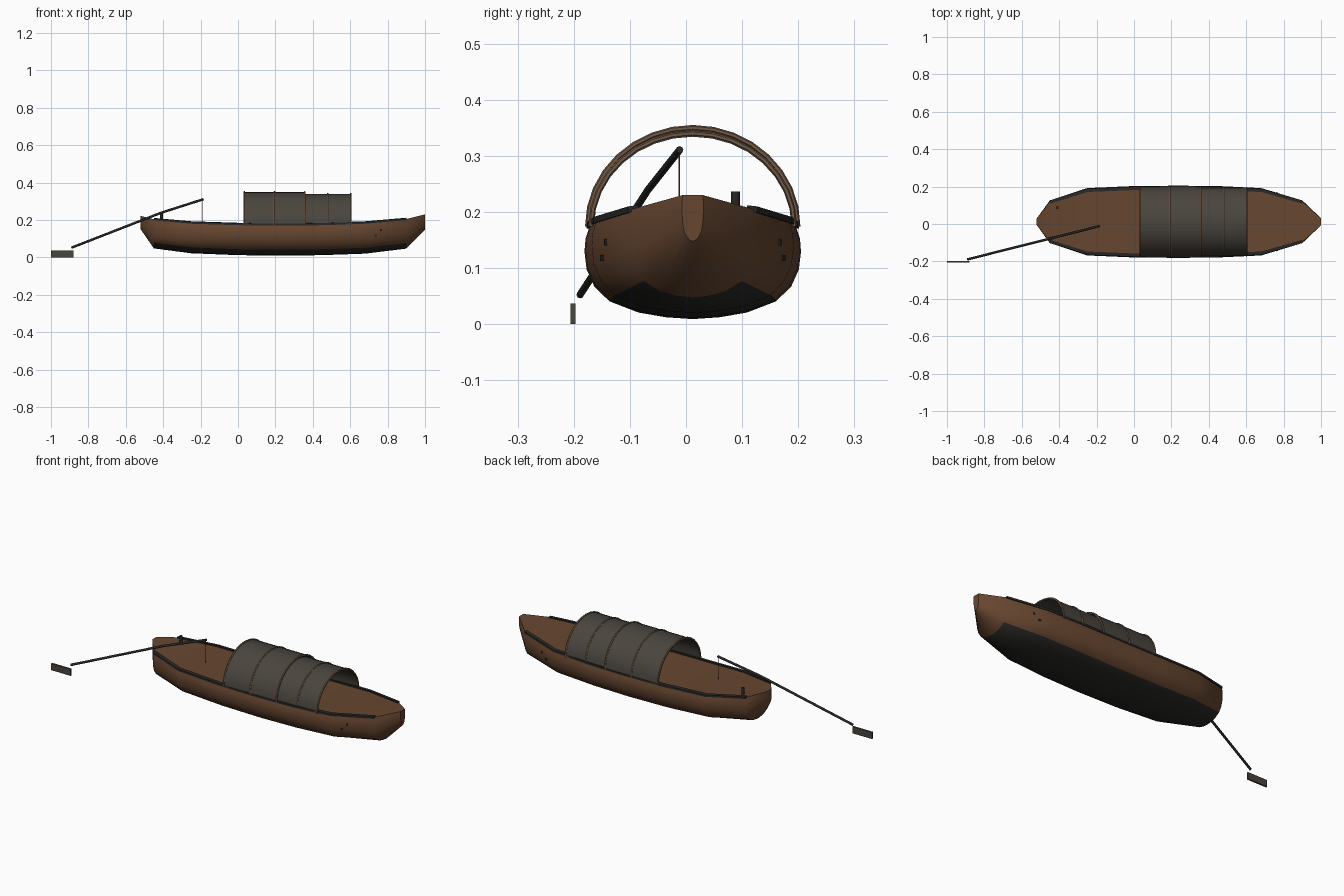
import bpy, bmesh, math
from mathutils import Vector

if "Cube" in bpy.data.objects:
    bpy.data.objects.remove(bpy.data.objects["Cube"])

CY = 0.012  # the hull centreline


def material(name, rgb):
    m = bpy.data.materials.new(name)
    m.diffuse_color = (*rgb, 1)
    m.use_nodes = True
    m.node_tree.nodes["Principled BSDF"].inputs["Base Color"].default_value = m.diffuse_color
    return m


WOOD = material("brown wood", (0.135, 0.062, 0.030))
TAR = material("tarred black", (0.022, 0.021, 0.019))
MAT = material("woven grey", (0.068, 0.059, 0.048))
BAMBOO = material("tan bamboo", (0.165, 0.098, 0.058))


def make(name, bm, mats, angle=None):
    bmesh.ops.recalc_face_normals(bm, faces=bm.faces[:])
    me = bpy.data.meshes.new(name)
    bm.to_mesh(me)
    bm.free()
    for m in mats:
        me.materials.append(m)
    ob = bpy.data.objects.new(name, me)
    bpy.context.collection.objects.link(ob)
    if angle:
        bpy.ops.object.select_all(action='DESELECT')
        ob.select_set(True)
        bpy.context.view_layer.objects.active = ob
        bpy.ops.object.shade_smooth_by_angle(angle=math.radians(angle))
    return ob


def loft(bm, rings, closed=True):
    """Join rings of points with quads; closed rings get end caps."""
    vs = [[bm.verts.new(p) for p in r] for r in rings]
    n = len(vs[0])
    for a, b in zip(vs, vs[1:]):
        for i in range(n if closed else n - 1):
            j = (i + 1) % n
            bm.faces.new((a[i], a[j], b[j], b[i]))
    if closed:
        bm.faces.new(vs[0])
        bm.faces.new(vs[-1][::-1])
    return vs


def rod(name, pts, r, mat, sides=8):
    """Round rod along a path."""
    pts = [Vector(p) for p in pts]
    bm, rings = bmesh.new(), []
    for i, p in enumerate(pts):
        t = (pts[min(i + 1, len(pts) - 1)] - pts[max(i - 1, 0)]).normalized()
        ref = Vector((1, 0, 0)) if abs(t.x) < 0.7 else Vector((0, 0, 1))
        u = t.cross(ref).normalized()
        v = t.cross(u)
        rings.append([p + r * (u * math.cos(a) + v * math.sin(a))
                      for a in (math.tau * k / sides for k in range(sides))])
    loft(bm, rings)
    return make(name, bm, [mat], 50)


def box(name, centre, size, mat, turn=0):
    bm = bmesh.new()
    bmesh.ops.create_cube(bm, size=1)
    bmesh.ops.scale(bm, vec=size, verts=bm.verts)
    ob = make(name, bm, [mat])
    ob.location = centre
    ob.rotation_euler.z = turn
    return ob


# hull stations: x, half width, sheer height, keel height
STATIONS = [(-0.52, 0.018, 0.222, 0.150), (-0.45, 0.114, 0.204, 0.048),
            (-0.25, 0.180, 0.186, 0.022), (0.00, 0.191, 0.178, 0.012),
            (0.24, 0.193, 0.176, 0.009), (0.45, 0.191, 0.178, 0.012),
            (0.68, 0.180, 0.186, 0.020), (0.90, 0.114, 0.205, 0.047),
            (1.00, 0.019, 0.230, 0.148)]
# half section: share of width, share of height
SECTION = [(0.95, 1), (0.99, 0.86), (1, 0.72), (0.98, 0.53), (0.91, 0.35),
           (0.77, 0.19), (0.50, 0.07), (0.25, 0.02), (0, 0)]

bm = bmesh.new()
outline = SECTION + [(-u, t) for u, t in SECTION[-2::-1]]
rings = [[(x, CY + u * w, k + t * (s - k)) for u, t in outline]
         for x, w, s, k in STATIONS]
vs = loft(bm, rings)
# black bottom below the waterline, between the raked ends
low = [set(r[5:len(r) - 5]) for r in vs[1:-1]]
low = set().union(*low)
for f in bm.faces:
    if all(v in low for v in f.verts):
        f.material_index = 1
make("hull", bm, [WOOD, TAR], 40)

# black rails along both sheer lines
for side, label in ((1, "left"), (-1, "right")):
    bm = bmesh.new()
    loft(bm, [[(x, CY + side * (w * 0.95 + dy), s + dz)
               for dy, dz in ((-0.012, -0.004), (0.006, -0.006),
                              (0.006, 0.005), (-0.012, 0.007))]
              for x, w, s, k in STATIONS[1:-1]])
    make(label + "_rail", bm, [TAR])


# arched canopy: two overlapping mats on bamboo hoops
def arch(x, a, b, n=16):
    return [(x, CY + a * math.cos(math.pi * i / n),
             0.174 + b * math.sin(math.pi * i / n)) for i in range(n + 1)]


for name, x0, x1, a, b in (("rear_canopy", 0.03, 0.36, 0.188, 0.176),
                           ("front_canopy", 0.355, 0.605, 0.182, 0.166)):
    bm = bmesh.new()
    loft(bm, [arch(x, a, b) + arch(x, a - 0.006, b - 0.006)[::-1]
              for x in (x0, x1)])
    make(name, bm, [MAT], 30)

for i, (x, a, b) in enumerate(((0.034, 0.187, 0.176), (0.195, 0.187, 0.176),
                               (0.357, 0.187, 0.176), (0.48, 0.181, 0.166),
                               (0.602, 0.181, 0.166))):
    rod("canopy_hoop_%d" % (i + 1), arch(x, a, b), 0.005, BAMBOO, 6)

# stern oar with its blade, peg and tether
rod("oar_shaft", [(-0.185, -0.011, 0.311), (-0.41, -0.068, 0.239),
                  (-0.89, -0.189, 0.052)], 0.0065, TAR)
box("oar_blade", (-0.94, -0.201, 0.0185), (0.12, 0.009, 0.037), MAT)
rod("oar_peg", [(-0.41, 0.088, 0.18), (-0.41, 0.088, 0.236)], 0.008, TAR)
rod("oar_rope", [(-0.19, -0.012, 0.176), (-0.19, -0.012, 0.308)],
    0.0016, BAMBOO, 6)

# small painted marks on both bow sides
for side, label in ((1, "left"), (-1, "right")):
    box(label + "_bow_dot", (0.735, CY + side * 0.160, 0.118),
        (0.012, 0.008, 0.010), TAR, -side * 0.29)
    box(label + "_bow_slit", (0.765, CY + side * 0.1535, 0.146),
        (0.006, 0.008, 0.012), TAR, -side * 0.29)
